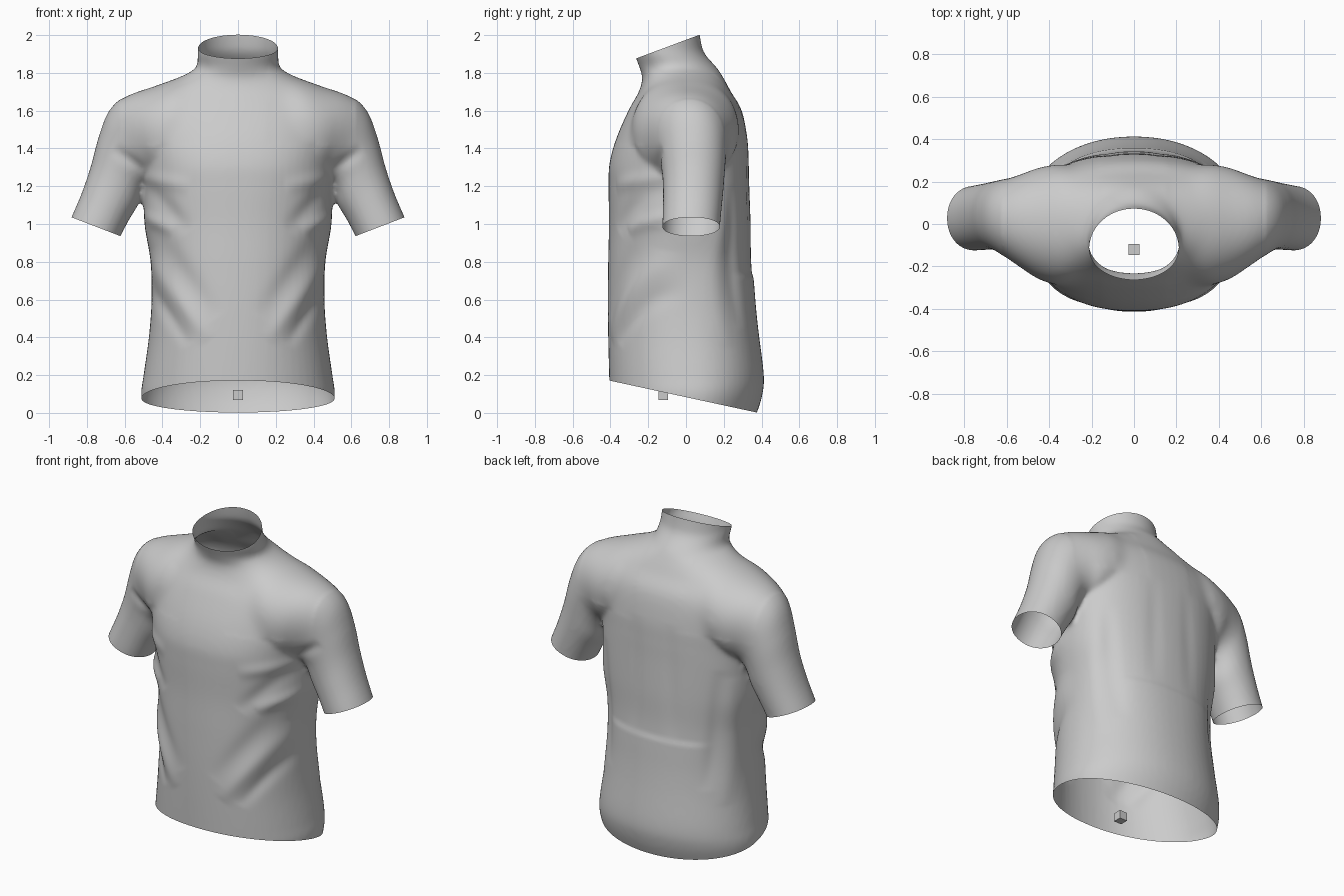
import bpy, bmesh, math
from mathutils import Vector

if "Cube" in bpy.data.objects:
    bpy.data.objects.remove(bpy.data.objects["Cube"])

SEG = 64


def catmull(rows, n=6):
    """Smoothly interpolate rows of numbers."""
    out = []
    for i in range(len(rows) - 1):
        p = [rows[max(0, min(len(rows) - 1, i + k))] for k in (-1, 0, 1, 2)]
        for s in range(n):
            t = s / n
            out.append([0.5 * (2 * b + (c - a) * t + (2 * a - 5 * b + 4 * c - d) * t * t
                               + (3 * b - a - 3 * c + d) * t ** 3) for a, b, c, d in zip(*p)])
    return out + [list(rows[-1])]


def loft(bm, rings):
    """Closed solid through a list of point rings."""
    loops = [[bm.verts.new(p) for p in r] for r in rings]
    for a, b in zip(loops, loops[1:]):
        for i in range(SEG):
            j = (i + 1) % SEG
            bm.faces.new((a[i], a[j], b[j], b[i]))
    bm.faces.new(loops[0])
    bm.faces.new(loops[-1])


def super_pt(i, e):
    t = 2 * math.pi * i / SEG
    c, s = math.cos(t), math.sin(t)
    return math.copysign(abs(c) ** (2 / e), c), math.copysign(abs(s) ** (2 / e), s)


# torso and collar: z, half width, front y, back y, y of widest point, roundness
TORSO = [
    (-0.10, 0.48, -0.39, 0.33, 0.04, 2.0), (0.00, 0.50, -0.40, 0.375, 0.04, 2.0),
    (0.10, 0.513, -0.404, 0.405, 0.04, 2.05), (0.20, 0.50, -0.407, 0.412, 0.04, 2.1),
    (0.40, 0.472, -0.412, 0.388, 0.03, 2.15), (0.60, 0.457, -0.414, 0.362, 0.02, 2.2),
    (0.80, 0.462, -0.412, 0.345, 0.02, 2.25), (1.00, 0.495, -0.408, 0.342, 0.03, 2.2),
    (1.20, 0.50, -0.41, 0.335, 0.03, 2.3), (1.32, 0.51, -0.405, 0.332, 0.02, 2.3),
    (1.45, 0.54, -0.37, 0.325, 0.02, 2.2), (1.60, 0.56, -0.305, 0.295, 0.03, 2.1),
    (1.70, 0.49, -0.25, 0.238, 0.02, 2.0), (1.77, 0.33, -0.232, 0.20, 0.0, 2.0),
    (1.825, 0.226, -0.245, 0.165, -0.06, 2.0), (1.90, 0.214, -0.272, 0.10, -0.11, 2.0),
    (1.96, 0.211, -0.28, 0.08, -0.12, 2.0), (2.08, 0.205, -0.29, 0.062, -0.12, 2.0)]

# sleeve: top x, top z, bottom x, bottom z, front y, back y
SLEEVE = [
    (0.13, 1.80, 0.12, 1.25, -0.20, 0.18), (0.30, 1.778, 0.32, 1.25, -0.285, 0.275),
    (0.45, 1.728, 0.42, 1.23, -0.27, 0.272), (0.60, 1.675, 0.46, 1.22, -0.205, 0.235),
    (0.685, 1.595, 0.485, 1.20, -0.158, 0.216), (0.738, 1.46, 0.505, 1.17, -0.132, 0.208),
    (0.778, 1.31, 0.53, 1.10, -0.122, 0.20), (0.825, 1.17, 0.575, 1.025, -0.122, 0.19),
    (0.882, 1.035, 0.622, 0.935, -0.125, 0.18), (0.94, 0.90, 0.668, 0.835, -0.125, 0.175)]


def torso_ring(r):
    z, w, f, b, m, e = r
    pts = []
    for i in range(SEG):
        u, v = super_pt(i, e)
        pts.append((u * w, m + v * ((b - m) if v > 0 else (m - f)), z))
    return pts


def sleeve_ring(r, side):
    tx, tz, bx, bz, f, b = r
    pts = []
    for i in range(SEG):
        u, v = super_pt(i, 2.1)
        k = (u + 1) / 2
        pts.append((side * (bx + (tx - bx) * k), (f + b) / 2 + v * (b - f) / 2, bz + (tz - bz) * k))
    return pts


bm = bmesh.new()
loft(bm, [torso_ring(r) for r in catmull(TORSO)])
for side in (-1, 1):
    loft(bm, [sleeve_ring(r, side) for r in catmull(SLEEVE)])
bmesh.ops.recalc_face_normals(bm, faces=bm.faces)
mesh = bpy.data.meshes.new("jersey")
bm.to_mesh(mesh)
bm.free()
jersey = bpy.data.objects.new("jersey", mesh)
bpy.context.collection.objects.link(jersey)
bpy.context.view_layer.objects.active = jersey
jersey.select_set(True)

# fuse body and sleeves into one skin
rm = jersey.modifiers.new("fuse", 'REMESH')
rm.mode = 'VOXEL'
rm.voxel_size = 0.014
sm = jersey.modifiers.new("soften", 'SMOOTH')
sm.iterations = 6
for name in ("fuse", "soften"):
    bpy.ops.object.modifier_apply(modifier=name)

# cloth folds: face (-1 front, 1 back), start x z, end x z, width, height
FOLDS = [
    (-1, 0.16, 0.38, 0.48, 0.84, 0.045, 0.014), (-1, 0.26, 0.36, 0.49, 0.70, 0.035, -0.012),
    (-1, 0.12, 0.50, 0.46, 0.98, 0.055, -0.010),
    (-1, 0.26, 0.96, 0.50, 1.22, 0.045, -0.012), (-1, 0.34, 0.96, 0.52, 1.06, 0.035, 0.012),
    (-1, 0.25, 1.20, 0.52, 1.25, 0.040, 0.010), (-1, 0.50, 1.28, 0.66, 1.40, 0.030, -0.012),
    (1, 0.34, 0.45, 0.40, 1.20, 0.035, -0.009), (1, 0.42, 0.35, 0.45, 1.15, 0.030, 0.008),
    (1, 0.13, 0.75, 0.12, 1.45, 0.050, -0.005)]


def fold(x, z, ax, az, bx, bz, w, a):
    """Soft ridge along a segment, fading in from both ends."""
    d, p = Vector((bx - ax, bz - az)), Vector((x - ax, z - az))
    t = max(0, min(1, p.dot(d) / d.length_squared))
    return a * math.sin(math.pi * t) ** 0.7 * math.exp(-((p - d * t).length / w) ** 2)


def ramp(v):
    v = max(0, min(1, v))
    return v * v * (3 - 2 * v)


bm = bmesh.new()
bm.from_mesh(jersey.data)

# blend the yoke between chest, back and shoulders
yoke = [v for v in bm.verts if 0.16 < abs(v.co.x) < 0.62 and 1.42 < v.co.z < 1.81]
for _ in range(30):
    bmesh.ops.smooth_vert(bm, verts=yoke, factor=0.5, use_axis_x=True, use_axis_y=True,
                          use_axis_z=True)
bm.normal_update()
moves = []
for v in bm.verts:
    x, y, z = abs(v.co.x), v.co.y, v.co.z
    h = 0
    for s, *f in FOLDS:
        h += fold(x, z, *f) * ramp((y * s + 0.04) / 0.2)
    # back pocket top edge
    if y > 0.1 and 0.4 < z < 0.75:
        h += 0.007 * ramp((z - 0.4) / 0.3) * ramp((0.75 - z) / 0.045) * ramp((0.38 - x) / 0.14)
    moves.append((v, v.normal * h))
for v, d in moves:
    v.co += d


def cut(point, normal, keep=lambda c: True):
    """Trim an opening: remove everything beyond the plane."""
    faces = [f for f in bm.faces if all(keep(v.co) for v in f.verts)]
    edges = {e for f in faces for e in f.edges}
    verts = {v for f in faces for v in f.verts}
    bmesh.ops.bisect_plane(bm, geom=list(verts) + list(edges) + faces, plane_co=point,
                           plane_no=normal, clear_outer=True)


# hem, neck and cuff openings
cut((0, -0.40, 0.170), (0, -0.167, -0.77))
cut((0, -0.268, 1.875), (0, -0.125, 0.335))
for side in (-1, 1):
    cut((side * 0.62, 0, 0.935), (side * 0.10, 0, -0.26),
        lambda c: c.x * side > 0.545 and c.z < 1.15)
bm.to_mesh(jersey.data)
bm.free()
bpy.ops.object.shade_smooth_by_angle(angle=math.radians(50))

# small loose cube near the hem
bpy.ops.mesh.primitive_cube_add(size=0.052, location=(0, -0.12, 0.095))
bpy.context.object.name = "small_cube"
